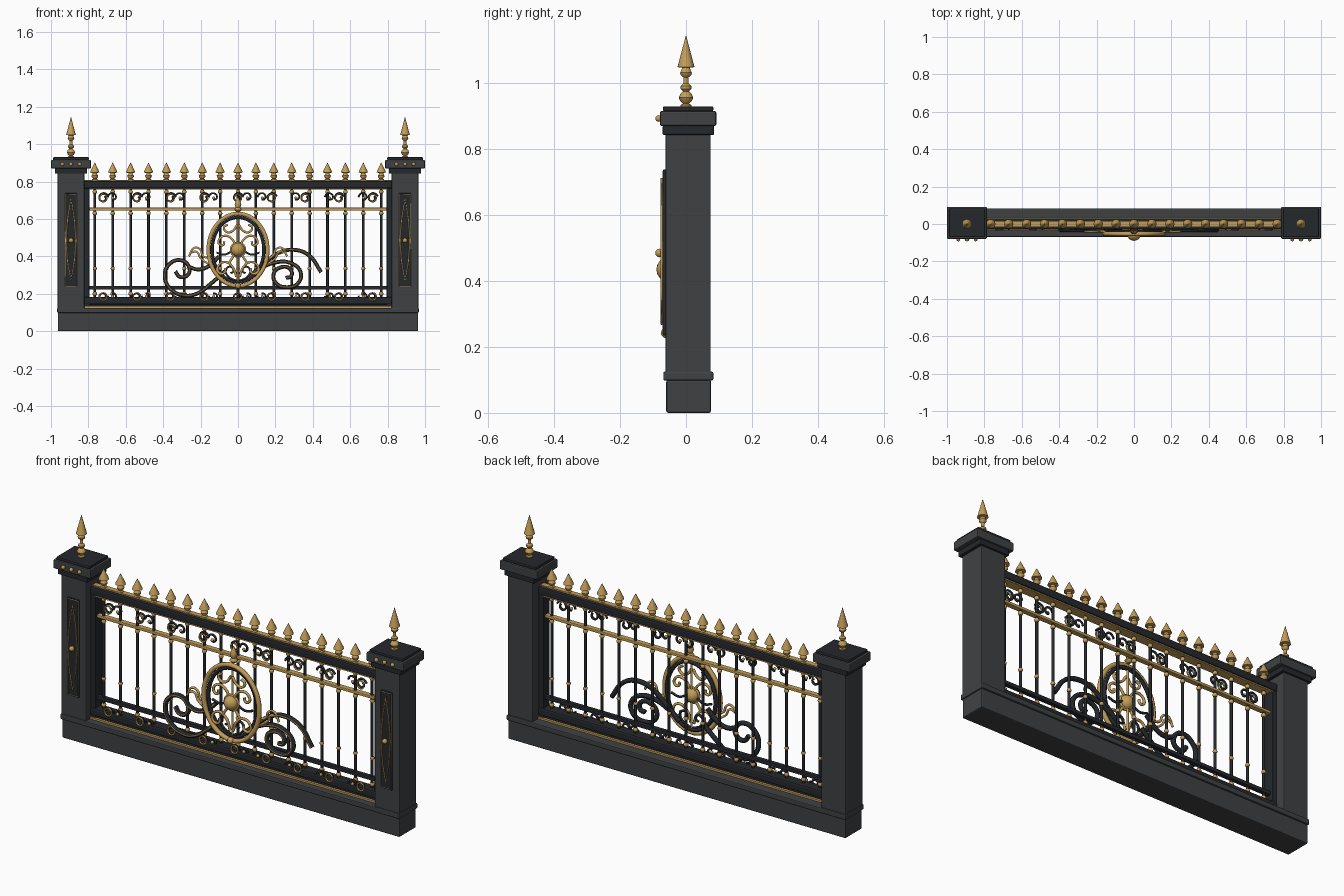
import bpy
from math import sin, cos, pi

if "Cube" in bpy.data.objects:
    bpy.data.objects.remove(bpy.data.objects["Cube"])


def mat(name, c):
    m = bpy.data.materials.new(name)
    m.diffuse_color = (*c, 1)
    m.use_nodes = True
    m.node_tree.nodes["Principled BSDF"].inputs["Base Color"].default_value = m.diffuse_color
    return m


GREY = mat("grey_stone", (.05, .053, .057))
IRON = mat("black_iron", (.018, .021, .025))
GOLD = mat("gold", (.55, .34, .1))


def finish(o, name, m):
    o.name = name
    o.data.materials.append(m)
    return o


def box(name, x0, x1, y0, y1, z0, z1, m, bev=.004):
    bpy.ops.mesh.primitive_cube_add(size=1, location=((x0 + x1) / 2, (y0 + y1) / 2, (z0 + z1) / 2))
    o = bpy.context.object
    o.scale = (x1 - x0, y1 - y0, z1 - z0)
    bpy.ops.object.transform_apply(location=False, rotation=False, scale=True)
    if bev:
        b = o.modifiers.new("bevel", 'BEVEL')
        b.width, b.segments = bev, 2
    return finish(o, name, m)


def lathe(name, prof, x, y, z, m, n=14):
    """Turned part from (radius, height) pairs."""
    v = [(r * cos(2 * pi * i / n), r * sin(2 * pi * i / n), h) for r, h in prof for i in range(n)]
    f = [(k * n + i, k * n + (i + 1) % n, (k + 1) * n + (i + 1) % n, (k + 1) * n + i)
         for k in range(len(prof) - 1) for i in range(n)]
    f += [tuple(range(n))[::-1], tuple(range(len(v) - n, len(v)))]
    me = bpy.data.meshes.new(name)
    me.from_pydata(v, [], f)
    o = bpy.data.objects.new(name, me)
    o.location = (x, y, z)
    bpy.context.collection.objects.link(o)
    bpy.context.view_layer.objects.active = o
    bpy.ops.object.select_all(action='DESELECT')
    o.select_set(True)
    bpy.ops.object.shade_smooth_by_angle(angle=.7)
    return finish(o, name, m)


def ball(name, r, x, y, z, m=GOLD, n=12):
    prof = [(max(r * sin(pi * k / 8), r * .02), -r * cos(pi * k / 8)) for k in range(9)]
    return lathe(name, prof, x, y, z, m, n)


def wire(name, paths, y, r, m, cyclic=False, bend=True, res=5):
    """Round bars following (x, z) paths in a vertical plane."""
    cu = bpy.data.curves.new(name, 'CURVE')
    cu.dimensions = '3D'
    cu.bevel_depth, cu.bevel_resolution, cu.resolution_u = r, 1, res
    cu.use_fill_caps = True
    for p in paths:
        s = cu.splines.new('BEZIER')
        s.bezier_points.add(len(p) - 1)
        for b, (x, z) in zip(s.bezier_points, p):
            b.co = (x, y, z)
            b.handle_left_type = b.handle_right_type = 'AUTO' if bend else 'VECTOR'
        s.use_cyclic_u = cyclic
    o = bpy.data.objects.new(name, cu)
    bpy.context.collection.objects.link(o)
    bpy.ops.object.select_all(action='DESELECT')
    o.select_set(True)
    bpy.context.view_layer.objects.active = o
    bpy.ops.object.convert(target='MESH')
    return finish(bpy.context.object, name, m)


def oval(cx, cz, rx, rz, n=16):
    return [(cx + rx * cos(2 * pi * i / n), cz + rz * sin(2 * pi * i / n)) for i in range(n)]


def spiral(cx, cz, r0, r1, a0, a1, n=9):
    return [(cx + (r0 + (r1 - r0) * i / (n - 1)) * cos(a0 + (a1 - a0) * i / (n - 1)),
             cz + (r0 + (r1 - r0) * i / (n - 1)) * sin(a0 + (a1 - a0) * i / (n - 1))) for i in range(n)]


def both(paths):
    return paths + [[(-x, z) for x, z in p] for p in paths]


# Plinth
box("plinth", -.963, .963, -.06, .076, 0, .1, GREY, .006)
box("plinth_trim", -.967, .967, -.069, .083, .098, .125, GREY, .005)

# Posts with stepped caps, panels and finials
TALL = [(.016, 0), (.016, .006), (.009, .01), (.017, .017), (.022, .028), (.017, .04), (.009, .047),
        (.016, .055), (.016, .063), (.008, .071), (.008, .09), (.016, .097), (.018, .104), (.014, .112),
        (.012, .119), (.026, .121), (.024, .128), (.001, .215)]
for side, c in (("left", -.893), ("right", .893)):
    box(side + "_post", c - .071, c + .071, -.062, .075, .12, .85, GREY)
    box(side + "_collar", c - .086, c + .086, -.071, .085, .843, .872, IRON)
    box(side + "_cap", c - .107, c + .107, -.079, .092, .87, .916, GREY, .006)
    box(side + "_cap_top", c - .096, c + .096, -.07, .083, .914, .93, IRON, .005)
    box(side + "_panel", c - .033, c + .033, -.07, -.06, .235, .738, IRON, .003)
    lathe(side + "_post_finial", TALL, c, 0, .928, GOLD, 16)
    for dx in (-.046, 0, .046):
        ball(side + "_cap_stud", .01, c + dx, -.083, .893)
    wire(side + "_panel_border", [[(c - .03, .24), (c + .03, .24), (c + .03, .733), (c - .03, .733)]],
         -.07, .002, GOLD, True, False)
    wire(side + "_panel_diamond", [[(c, .71), (c + .018, .6), (c + .027, .485), (c + .018, .37), (c, .27),
         (c - .018, .37), (c - .027, .485), (c - .018, .6)]], -.074, .0035, GOLD, True, False)
    ball(side + "_panel_boss", .013, c, -.08, .485)
    s = 1 if c > 0 else -1
    box(side + "_frame_upright", *sorted((s * .795, s * .825)), -.025, .025, .125, .8, IRON)

# Rails
box("top_rail", -.825, .825, -.03, .03, .762, .803, IRON, .008)
box("bottom_rail", -.825, .825, -.03, .03, .143, .183, IRON, .008)
box("lower_bar", -.8, .8, -.012, .012, .222, .242, IRON)
box("gold_bar", -.8, .8, -.014, .014, .645, .66, GOLD)
box("top_rail_gold_upper", -.82, .82, -.014, .014, .801, .809, GOLD, 0)
box("top_rail_gold_lower", -.8, .8, -.024, .024, .757, .763, GOLD, 0)
box("bottom_rail_gold", -.82, .82, -.034, .034, .124, .134, GOLD, 0)
box("bottom_rail_foot", -.82, .82, -.022, .022, .133, .145, IRON, 0)

# Pickets with beads and spear tips
TIP = [(.015, 0), (.015, .007), (.009, .011), (.017, .019), (.018, .026), (.012, .034), (.011, .041),
       (.025, .043), (.023, .05), (.001, .096)]
for i in range(17):
    x = (i - 8) * .0957
    lathe("picket", [(.007, 0), (.007, .6)], x, 0, .17, IRON, 10)
    lathe("picket_tip", TIP, x, 0, .805, GOLD)
    for z, r in ((.335, .011), (.63, .012), (.2, .012), (.745, .012)):
        ball("picket_bead", r, x, 0, z, n=10)

# Small scrolls beneath the top rail and above the bottom rail
for i in range(9):
    x = (i - 4) * .18
    s = 1 if i < 5 else -1
    for tag, z, u in (("upper", .712, 1), ("lower", .185, -1)):
        a = spiral(x, z, .03, .01, pi * .1, pi * 2.3)
        b = spiral(x + .05 * s, z + .004 * u, .026, .012, pi * 1.0, -pi * .6)
        flip = lambda p: [(q, 2 * z - w) if u < 0 else (q, w) for q, w in p]
        wire(tag + "_scroll", [flip(a), flip(b)], -.02, .0055, IRON, res=3)
        wire(tag + "_scroll_ring", [oval(x, z, .019, .02, 8)], -.03, .004, GOLD, True, res=3)
        ball(tag + "_scroll_bead", .008, x + .05 * s, -.024, z)

# Oval medallion
wire("medallion_outer_ring", [oval(0, .435, .158, .193, 24)], -.053, .012, GOLD, True)
wire("medallion_inner_ring", [oval(0, .435, .138, .173, 24)], -.043, .01, IRON, True)
wire("medallion_spine", [[(0, .25), (0, .63)]], -.045, .006, GOLD, bend=False)
ball("medallion_boss", .037, 0, -.053, .435, n=20)
wire("medallion_boss_ring", [oval(0, .435, .038, .038)], -.052, .006, GOLD, True)
ball("medallion_foot_bead", .016, 0, -.06, .243)
lathe("medallion_crown", [(.008, 0), (.02, .012), (.012, .026), (.018, .04), (.014, .055), (.002, .085)],
      0, -.035, .635, GOLD)
wire("medallion_upper_scrolls", both([
    [(.01, .45), (.03, .49), (.065, .51), (.098, .495), (.1, .465), (.078, .462), (.074, .48)],
    [(.004, .57), (.03, .535), (.06, .53), (.075, .555), (.055, .57)]]), -.052, .007, GOLD)
wire("medallion_lower_scrolls", both([
    [(.008, .29), (.03, .345), (.07, .37), (.105, .35), (.105, .315), (.075, .31), (.068, .335)],
    [(.01, .42), (.035, .385), (.05, .36)]]), -.052, .007, GOLD)
wire("medallion_iron_curls", both([
    [(.01, .27), (.05, .29), (.065, .325), (.04, .345), (.025, .32), (.04, .31)],
    [(.03, .43), (.07, .41), (.115, .42)]]), -.045, .006, IRON)

# Large flanking scrolls with gold inlay
LEFT = [[(-.07, .32), (-.15, .25), (-.21, .205), (-.28, .19), (-.36, .225), (-.392, .3), (-.365, .36),
         (-.31, .38), (-.265, .35), (-.265, .305), (-.31, .29), (-.335, .32)],
        [(-.1, .4), (-.16, .345), (-.215, .33), (-.265, .345)]]
RIGHT = [[(.06, .29), (.15, .37), (.22, .42), (.3, .435), (.38, .405), (.445, .315)],
         [(.11, .33), (.19, .365), (.28, .365), (.335, .315), (.32, .255), (.265, .235), (.205, .255),
          (.19, .305), (.225, .34), (.275, .335), (.285, .295), (.255, .285)]]
for tag, p in (("left", LEFT), ("right", RIGHT)):
    wire(tag + "_large_scroll", p, -.032, .012, IRON)
    wire(tag + "_large_scroll_inlay", p, -.043, .0035, GOLD)
wire("gold_sprays", both([
    [(.15, .39), (.185, .4), (.205, .44), (.235, .445), (.262, .4)],
    [(.16, .36), (.2, .39), (.222, .425), (.25, .42)]]), -.04, .006, GOLD)
